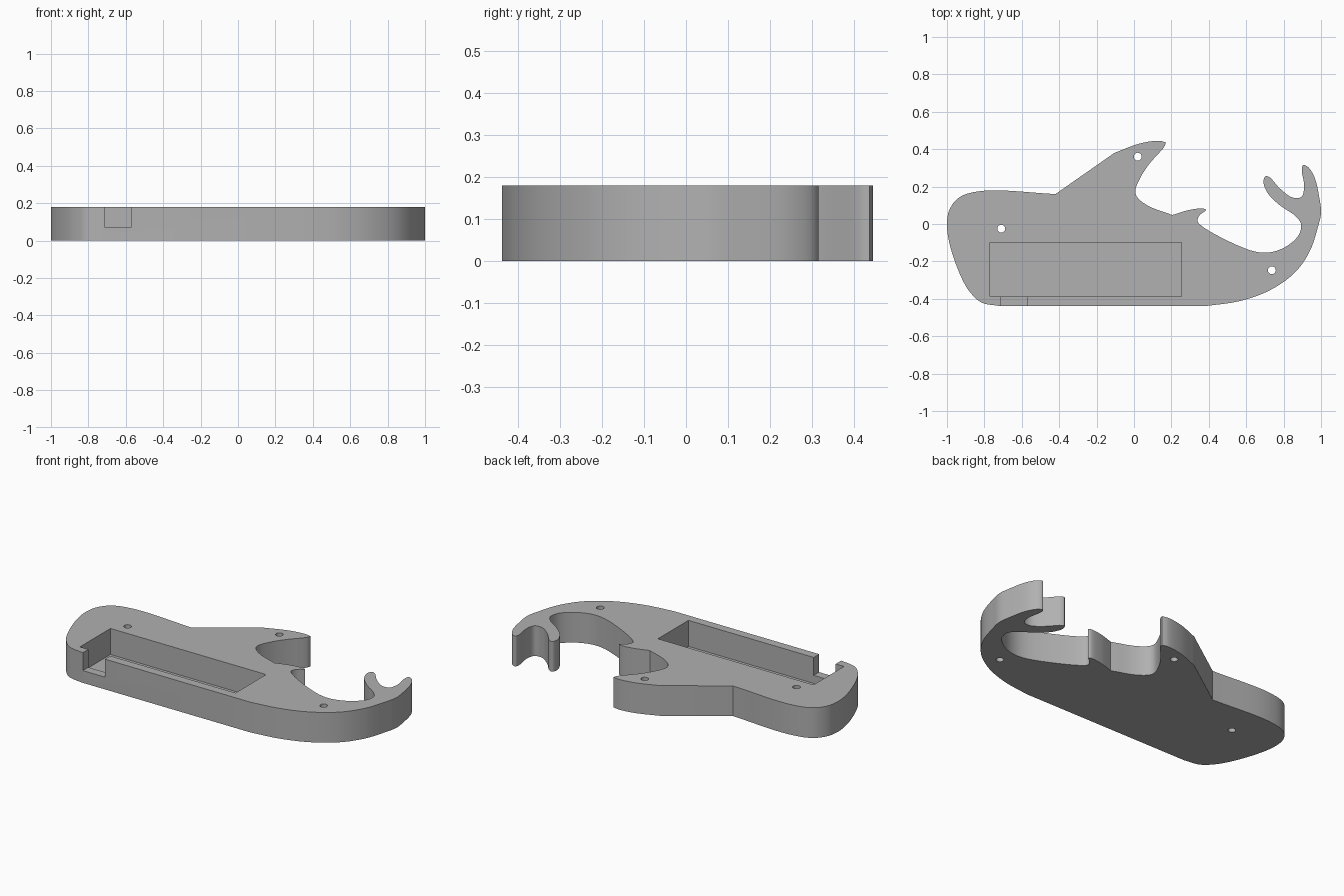
import bpy
import bmesh
import math
from mathutils import Vector

if "Cube" in bpy.data.objects:
    bpy.data.objects.remove(bpy.data.objects["Cube"], do_unlink=True)

HEIGHT = 0.18

grey = bpy.data.materials.new("plain grey")
grey.use_nodes = True
colour = (0.44, 0.44, 0.44, 1)
grey.diffuse_color = colour
grey.node_tree.nodes["Principled BSDF"].inputs["Base Color"].default_value = colour

# Outline sections; each one is a smooth run that ends at a corner
head = [(-.42, .16), (-.8, .178), (-.93, .145), (-.985, .08), (-1, 0), (-.985, -.11),
        (-.93, -.27), (-.88, -.36), (-.815, -.42), (-.72, -.438)]
belly = [(-.72, -.438), (.39, -.438)]
tail = [(.39, -.438), (.565, -.412), (.725, -.355), (.86, -.26), (.94, -.145), (.985, -.01),
        (1, .06), (.99, .145), (.965, .25), (.93, .305), (.905, .315), (.897, .29),
        (.91, .2), (.895, .145), (.847, .142), (.78, .19), (.725, .25), (.703, .256),
        (.692, .225), (.715, .165), (.78, .1), (.86, .045), (.893, 0), (.88, -.06),
        (.805, -.125), (.715, -.153), (.62, -.14), (.375, -.02), (.34, .015),
        (.35, .045), (.388, .075)]
small_fin = [(.388, .075), (.37, .083), (.295, .075), (.205, .048)]
fin_rear = [(.205, .048), (.08, .095), (.02, .14), (.007, .175), (.035, .25),
            (.085, .325), (.163, .415), (.17, .437)]
fin_front = [(.17, .437), (.13, .445), (.03, .43), (-.105, .38)]
fin_slope = [(-.105, .38), (-.42, .16)]


def smooth_run(points, steps=7):
    """Centripetal spline through the points, without the last point."""
    p = [Vector(q) for q in points]
    if len(p) == 2:
        return p[:1]
    p = [2 * p[0] - p[1]] + p + [2 * p[-1] - p[-2]]
    run = []
    for i in range(1, len(p) - 2):
        a, b, c, d = p[i - 1:i + 3]
        t0 = 0
        t1 = t0 + math.sqrt((b - a).length)
        t2 = t1 + math.sqrt((c - b).length)
        t3 = t2 + math.sqrt((d - c).length)
        for s in range(steps):
            t = t1 + (t2 - t1) * s / steps

            def mix(u, v, start, end):
                return u + (v - u) * ((t - start) / (end - start))

            ab, bc, cd = mix(a, b, t0, t1), mix(b, c, t1, t2), mix(c, d, t2, t3)
            run.append(mix(mix(ab, bc, t0, t2), mix(bc, cd, t1, t3), t1, t2))
    return run


def prism(name, outline, bottom, top):
    """Straight extrusion of a flat outline."""
    bm = bmesh.new()
    base = bm.faces.new([bm.verts.new((q[0], q[1], bottom)) for q in outline])
    extruded = bmesh.ops.extrude_face_region(bm, geom=[base], use_keep_orig=True)["geom"]
    moved = [g for g in extruded if isinstance(g, bmesh.types.BMVert)]
    bmesh.ops.translate(bm, verts=moved, vec=(0, 0, top - bottom))
    bmesh.ops.recalc_face_normals(bm, faces=bm.faces)
    mesh = bpy.data.meshes.new(name)
    bm.to_mesh(mesh)
    bm.free()
    mesh.materials.append(grey)
    obj = bpy.data.objects.new(name, mesh)
    bpy.context.collection.objects.link(obj)
    return obj


def rectangle(x0, x1, y0, y1):
    return [(x0, y0), (x1, y0), (x1, y1), (x0, y1)]


def circle(x, y, radius, sides=32):
    angles = [math.tau * i / sides for i in range(sides)]
    return [(x + radius * math.cos(a), y + radius * math.sin(a)) for a in angles]


# Whale-shaped body
outline = []
for section in (head, belly, tail, small_fin, fin_rear, fin_front, fin_slope):
    outline += smooth_run(section)
body = prism("whale_body", outline, 0, HEIGHT)

# Pocket, side notch and three through holes
above = HEIGHT + 0.1
cutters = [
    prism("pocket_cutter", rectangle(-.77, .255, -.387, -.1), 0.025, above),
    prism("notch_cutter", rectangle(-.715, -.57, -.6, -.37), 0.073, above),
]
for x, y in ((.02, .36), (-.71, -.025), (.737, -.247)):
    cutters.append(prism("hole_cutter", circle(x, y, 0.021), -0.1, above))

bpy.ops.object.select_all(action="DESELECT")
bpy.context.view_layer.objects.active = body
body.select_set(True)
for cutter in cutters:
    cutter.hide_render = True
    cut = body.modifiers.new(cutter.name, "BOOLEAN")
    cut.operation = "DIFFERENCE"
    cut.solver = "EXACT"
    cut.object = cutter
    bpy.ops.object.modifier_apply(modifier=cut.name)
for cutter in cutters:
    bpy.data.objects.remove(cutter, do_unlink=True)

# Smooth curved walls, crisp edges
bpy.ops.object.shade_smooth_by_angle(angle=math.radians(30))
